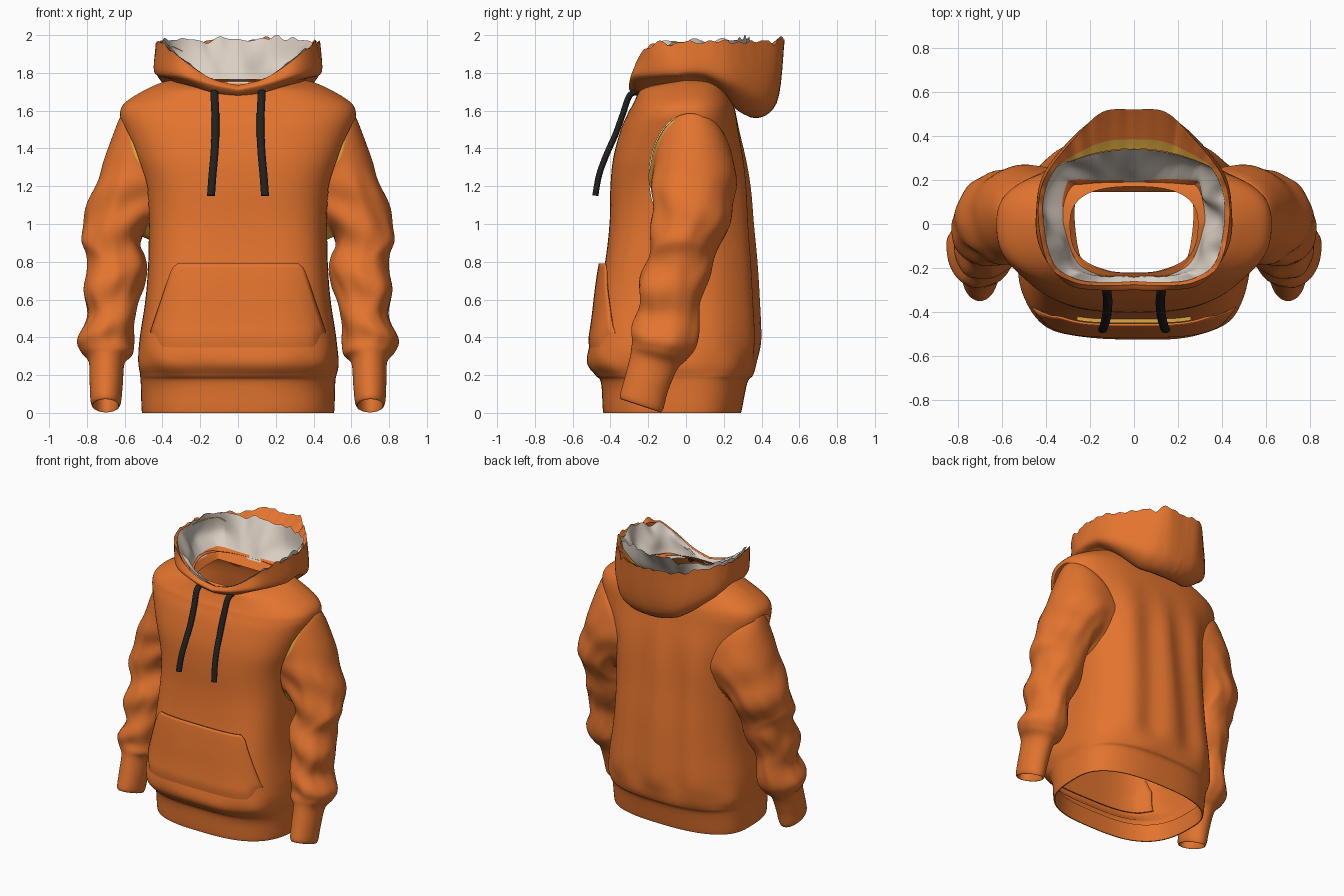
import bpy, bmesh, math, random
from mathutils import Vector, noise

if "Cube" in bpy.data.objects:
    bpy.data.objects.remove(bpy.data.objects["Cube"])

random.seed(4)


def material(name, rgb):
    m = bpy.data.materials.new(name)
    m.diffuse_color = (*rgb, 1)
    m.use_nodes = True
    m.node_tree.nodes["Principled BSDF"].inputs["Base Color"].default_value = m.diffuse_color
    return m


ORANGE = material("orange fleece", (0.77, 0.175, 0.028))
BEIGE = material("beige lining", (0.70, 0.62, 0.54))
MUSTARD = material("mustard seam", (0.72, 0.40, 0.05))
BLACK = material("black cord", (0.015, 0.015, 0.015))


def spline(keys, steps):
    """Catmull-Rom resampling of a list of equal-length tuples."""
    out = []
    last = len(keys) - 1
    for i in range(last):
        p = [keys[min(max(i + d, 0), last)] for d in (-1, 0, 1, 2)]
        for s in range(steps):
            t = s / steps
            out.append(tuple(0.5 * (2 * b + (c - a) * t + (2 * a - 5 * b + 4 * c - d) * t * t
                                    + (3 * b - a - 3 * c + d) * t ** 3) for a, b, c, d in zip(*p)))
    return out + [tuple(keys[-1])]


def loft(name, rows, mats, closed=True, flip=False, pick=None, angle=50):
    """Skin a grid of points; pick(row, centre) gives the material index."""
    bm = bmesh.new()
    grid = [[bm.verts.new(p) for p in r] for r in rows]
    n = len(rows[0])
    for r in range(len(rows) - 1):
        for c in range(n if closed else n - 1):
            d = (c + 1) % n
            q = [grid[r][c], grid[r][d], grid[r + 1][d], grid[r + 1][c]]
            f = bm.faces.new(q[::-1] if flip else q)
            if pick:
                f.material_index = pick(r, f.calc_center_median())
    me = bpy.data.meshes.new(name)
    bm.to_mesh(me)
    bm.free()
    for m in mats:
        me.materials.append(m)
    ob = bpy.data.objects.new(name, me)
    bpy.context.collection.objects.link(ob)
    bpy.ops.object.select_all(action='DESELECT')
    ob.select_set(True)
    bpy.context.view_layer.objects.active = ob
    bpy.ops.object.shade_smooth_by_angle(angle=math.radians(angle))
    return ob


def power(v, e):
    return math.copysign(abs(v) ** e, v)


def fade(v, a, b):
    t = min(max((v - a) / (b - a), 0), 1)
    return t * t * (3 - 2 * t)


def front_power(z):
    """Boxiness of the torso front at a height."""
    return 2.9 + .9 * fade(z, .1, .35) - .8 * fade(z, .7, 1.2) - .4 * fade(z, 1.2, 1.6)


# Torso: height, half width, front depth, back depth; starts inside the hem
RINGS = [(.12, .49, .42, .275), (0, .50, .43, .285), (.015, .51, .44, .295), (.16, .515, .45, .325),
         (.20, .52, .48, .355), (.27, .53, .522, .372), (.40, .52, .503, .383), (.60, .49, .467, .375),
         (.80, .475, .428, .363), (1.0, .475, .405, .345), (1.2, .50, .40, .33), (1.35, .55, .385, .31),
         (1.5, .605, .345, .28), (1.58, .625, .31, .265), (1.64, .60, .285, .25), (1.70, .51, .265, .225),
         (1.75, .40, .25, .20), (1.77, .29, .225, .17)]
SEG = 144
torso_rows = []
for z, hw, yf, yb in spline(RINGS, 7):
    row = []
    fold = fade(z, .2, .4) * (1 - fade(z, 1.1, 1.6))
    for k in range(SEG):
        a = 2 * math.pi * k / SEG
        c, s = math.cos(a), math.sin(a)
        n = 2.6 if s > 0 else front_power(z)
        x, y = hw * power(c, 2 / n), (yb if s > 0 else yf) * power(s, 2 / n)
        if s > 0:  # hanging folds down the back
            y += fold * s * .016 * math.sin(20 * abs(x) + 1.2 + .8 * z)
        ripple = .007 * fade(z, .17, .24) * (1 - fade(z, .26, .36)) * math.sin(9 * a + 8 * z)
        zz = max(z, 0) + max(z - 1.6, 0) * (1.2 * y if y < 0 else -.15 * y)
        row.append((x * (1 + ripple), y * (1 + ripple), zz))
    torso_rows.append(row)
torso = loft("torso", torso_rows, [ORANGE])

# Arm openings cut from the torso, with the edge pulled onto a clean oval
bm = bmesh.new()
bm.from_mesh(torso.data)


def oval(p):
    return math.hypot((p.y - .02) / .215, (p.z - 1.25) / .335)


bmesh.ops.delete(bm, geom=[f for f in bm.faces if abs(f.calc_center_median().x) > .3
                           and oval(f.calc_center_median()) < 1], context='FACES')
for v in bm.verts:
    if v.is_boundary and abs(v.co.x) > .3 and .7 < v.co.z < 1.66:
        e = oval(v.co)
        if .8 < e < 1.2:
            v.co.y = .02 + (v.co.y - .02) / e
            v.co.z = 1.25 + (v.co.z - 1.25) / e
bm.to_mesh(torso.data)
bm.free()

# Sleeves: outer x,z / inner x,z / centre y / half depth / inward bow of the front and back
SLEEVE = [(.57, 1.585, .44, .90, .025, .22, .14), (.615, 1.58, .50, .93, .04, .218, .105),
          (.67, 1.45, .51, .92, .045, .222, .055), (.74, 1.25, .52, .88, .035, .212, .02),
          (.81, 1.05, .50, .83, .01, .192, 0), (.83, .93, .475, .75, -.02, .18, 0),
          (.795, .83, .49, .68, -.05, .175, 0), (.82, .68, .53, .58, -.08, .172, 0),
          (.795, .53, .545, .48, -.10, .165, 0), (.845, .40, .555, .37, -.11, .172, 0),
          (.83, .33, .56, .31, -.14, .15, 0), (.79, .27, .60, .265, -.17, .125, 0),
          (.785, .15, .61, .15, -.21, .115, 0), (.78, .06, .62, .055, -.235, .115, 0),
          (.765, .05, .635, .05, -.235, .10, 0), (.765, .2, .63, .2, -.20, .10, 0)]
for side, label in ((1, "right"), (-1, "left")):
    rows = []
    for i, (xo, zo, xi, zi, yc, ry, bow) in enumerate(spline(SLEEVE, 6)):
        row = []
        for k in range(64):
            a = 2 * math.pi * k / 64
            c, s = math.cos(a), math.sin(a)
            zc = (zo + zi) / 2 + c * (zo - zi) / 2
            w = fade(zc, .27, .4) * (1 - fade(zc, 1.1, 1.45))  # slanting wrinkles
            g = 1 + w * (.05 * math.sin(24 * zc + 2 * a) + .08 * noise.noise((2 * c, 2 * s, 6 * zc)))
            # the seam stands away from the torso at the upper front
            pull = 1.25 if s > 0 else 1 - .7 * fade(c, -.1, .35) * fade(i, 0, 5)
            x = (xo + xi) / 2 + c * g * (xo - xi) / 2 - bow * s * s * pull
            row.append((side * x, yc + s * g * ry, zc - .035 * s * (1 - fade(zc, .3, .6))))
        rows.append(row)
    loft(label + "_sleeve", rows, [ORANGE, MUSTARD], flip=side > 0,
         pick=lambda r, p: 1 if r < 6 and p.y < .08 and (p.y < -.06 or p.z < 1.1) else 0)

# Front pocket: follows the torso, open at the slanted sides, melting into the torso below
pocket_rows = []
for i in range(28):
    z = .26 + .53 * i / 27
    j = next(k for k in range(3, len(RINGS)) if RINGS[k + 1][0] >= z)
    t = (z - RINGS[j][0]) / (RINGS[j + 1][0] - RINGS[j][0])
    hw, yf = (RINGS[j][m] * (1 - t) + RINGS[j + 1][m] * t for m in (1, 2))
    half = .465 if z < .43 else .465 - .115 * (z - .43) / .34
    half -= .02 * fade(z, .76, .79)
    n = front_power(z)
    row = []
    for k in range(41):
        u = k / 20 - 1
        x = u * half
        lift = -.012 + .026 * fade(z, .26, .42) + .018 * fade(z, .42, .79)
        if z < .45:
            lift -= .025 * fade(abs(u), .85, 1) * (1 - fade(z, .40, .45))
        row.append((x, -yf * (1 - (abs(x) / hw) ** n) ** (1 / n) - lift, z))
    pocket_rows.append(row)
pocket = loft("front_pocket", pocket_rows, [ORANGE], closed=False)
mod = pocket.modifiers.new("thickness", 'SOLIDIFY')
mod.thickness = .010

# Mustard sliver inside the pocket mouth
mouth = [[(x, y + .030 - d, z - .012) for x, y, z in pocket_rows[-1][4:37]] for d in (0, .018)]
loft("pocket_mouth", mouth, [MUSTARD], closed=False)

# Hood: (bottom, bulge, rim) points from centre front round to centre back
HOOD = [(0, -.26, 1.68, 0, -.30, 1.71, 0, -.275, 1.735),
        (.13, -.25, 1.695, .15, -.30, 1.74, .14, -.28, 1.77),
        (.27, -.19, 1.74, .31, -.265, 1.785, .28, -.262, 1.86),
        (.36, -.06, 1.77, .43, -.09, 1.80, .39, -.18, 1.96),
        (.37, .08, 1.77, .44, .08, 1.81, .435, .04, 1.97),
        (.32, .20, 1.70, .40, .24, 1.76, .40, .22, 1.97),
        (.20, .28, 1.60, .25, .41, 1.67, .26, .40, 1.97),
        (.10, .33, 1.57, .13, .47, 1.65, .14, .51, 1.98),
        (0, .34, 1.565, 0, .48, 1.64, 0, .52, 1.98)]
half = spline(HOOD, 12)
ring = half + [tuple(-v if m % 3 == 0 else v for m, v in enumerate(h)) for h in half[-2:0:-1]]
shell, lining = [], []
for h in ring:
    B, M, R = Vector(h[:3]), Vector(h[3:6]), Vector(h[6:])
    U = Vector((B.x * .85, min(B.y * .85, .19), 1.73))
    L = Vector((R.x * .95, min(R.y * .95, .34 - .6 * R.x ** 2), R.z - .005))
    torn = fade(R.z, 1.86, 1.95)
    gap = (R - L).length
    rag = noise.noise(Vector((R.x, R.y, 0)) * 17)
    tatter = noise.noise(Vector((R.x, R.y, 3)) * 11)
    R.z += torn * (.035 * rag - .008)
    inside = R.lerp(L, .75) - Vector((0, 0, .5 * gap + .006))
    seam = R.lerp(L, .99) - Vector((0, 0, .6 * gap + .012))
    L.z += torn * (.05 * tatter - .008 + .016 * fade(R.y, .1, .3))
    shell.append(spline([tuple(p) for p in (U, B, M, R)], 6) + [tuple(inside), tuple(seam)])
    mid = Vector((R.x * .84, min(R.y * .85, .26), min(R.z - .03, 1.84)))
    mid += Vector((mid.x, mid.y, 0)).normalized() * .08 * torn * noise.noise(mid * 7)
    low = Vector((R.x * .72, min(R.y * .86, .19), 1.755 if R.z > 1.8 else R.z - .025))
    neck = Vector((R.x * .62, min(R.y * .85, .145), 1.70))
    lining.append(spline([tuple(p) for p in (L, mid, low, neck)], 6))
ring_rows = [list(r) for r in zip(*shell)]
loft("hood", ring_rows, [ORANGE, MUSTARD],
     pick=lambda r, p: 1 if r == len(ring_rows) - 2 and p.y > .1 else 0)
loft("hood_lining", [list(r) for r in zip(*lining)], [BEIGE, ORANGE],
     pick=lambda r, p: 1 if r > 10 and p.y > .08 and abs(p.x) > .05 or r > 12 and p.y > -.15 else 0)

# Drawstrings
CORD = [(.125, -.23, 1.70), (.125, -.295, 1.685), (.12, -.335, 1.58), (.12, -.375, 1.47),
        (.125, -.42, 1.37), (.135, -.46, 1.26), (.143, -.48, 1.15)]
for side, label in ((1, "right"), (-1, "left")):
    path = [Vector((side * x, y, z)) for x, y, z in spline(CORD, 4)]
    rows = []
    for i, p in enumerate(path):
        t = (path[min(i + 1, len(path) - 1)] - path[max(i - 1, 0)]).normalized()
        across = Vector((1, 0, 0))
        up = t.cross(across).normalized()
        rows.append([p + across * .021 * math.cos(a) + up * .016 * math.sin(a)
                     for a in (2 * math.pi * k / 12 for k in range(12))])
    rows = [[path[0]] * 12] + rows + [[path[-1]] * 12]
    loft(label + "_drawstring", rows, [BLACK])
